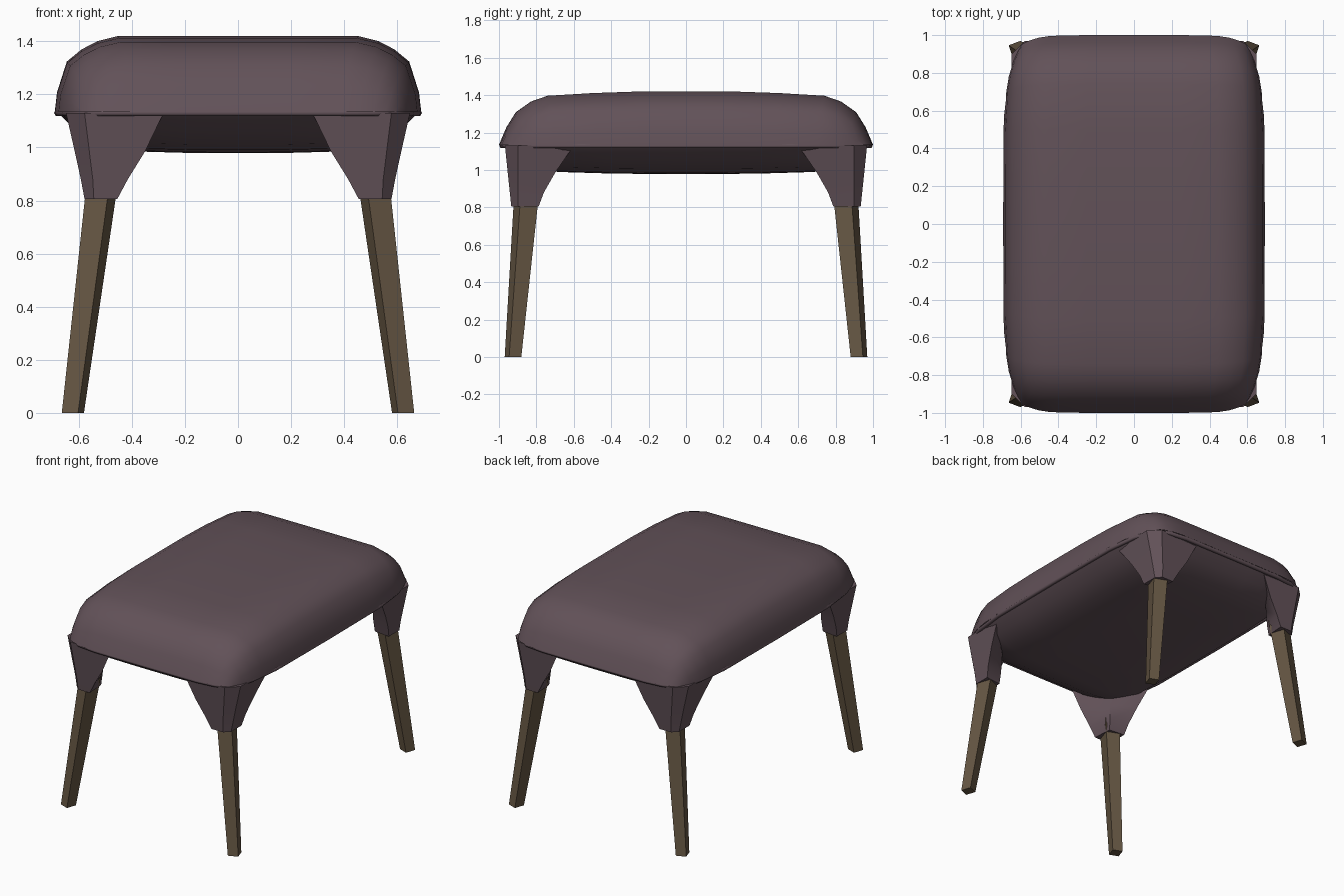
import bpy, bmesh, math

if "Cube" in bpy.data.objects:
    bpy.data.objects.remove(bpy.data.objects["Cube"])


def material(name, rgb):
    m = bpy.data.materials.new(name)
    m.diffuse_color = (*rgb, 1)
    m.use_nodes = True
    m.node_tree.nodes["Principled BSDF"].inputs["Base Color"].default_value = m.diffuse_color
    return m


FABRIC = material("plum fabric", (0.122, 0.083, 0.098))
WOOD = material("brown wood", (0.130, 0.093, 0.056))


def finish(name, bm, mat, angle):
    bmesh.ops.recalc_face_normals(bm, faces=bm.faces[:])
    me = bpy.data.meshes.new(name)
    bm.to_mesh(me)
    bm.free()
    me.materials.append(mat)
    ob = bpy.data.objects.new(name, me)
    bpy.context.collection.objects.link(ob)
    bpy.ops.object.select_all(action='DESELECT')
    ob.select_set(True)
    bpy.context.view_layer.objects.active = ob
    bpy.ops.object.shade_smooth_by_angle(angle=math.radians(angle))
    return ob


def outline(u, v):
    """Pull the corners of the rectangle in to a rounded plan."""
    return (u * (1 - 0.14 * abs(v) ** 6.4),
            v * (1 - 0.05 * (abs(u) / 0.69) ** 8))


def both_sides(profile):
    return [(-p, h) for p, h in reversed(profile)] + [(p, h) for p, h in profile if p > 0]


def pillow(name, across, along, base, height, scale):
    """Domed sheet whose height is the product of two profiles."""
    bm = bmesh.new()
    rows = []
    for v, hv in both_sides(along):
        row = []
        for u, hu in both_sides(across):
            x, y = outline(u, v)
            row.append(bm.verts.new((x * scale, y * scale, base + height * hu * hv)))
        rows.append(row)
    for a, b in zip(rows, rows[1:]):
        for i in range(len(a) - 1):
            bm.faces.new((a[i], a[i + 1], b[i + 1], b[i]))
    return finish(name, bm, FABRIC, 50)


def loft(name, rings, mat, angle):
    """Skin equal-length rings, cap the ends, repeat at four corners."""
    bm = bmesh.new()
    loops = [[bm.verts.new(p) for p in r] for r in rings]
    n = len(loops[0])
    for a, b in zip(loops, loops[1:]):
        for i in range(n):
            j = (i + 1) % n
            bm.faces.new((a[i], a[j], b[j], b[i]))
    bm.faces.new(loops[0])
    bm.faces.new(loops[-1])
    ob = finish(name, bm, mat, angle)
    mod = ob.modifiers.new("four corners", 'MIRROR')
    mod.use_axis = (True, True, False)
    mod.use_mirror_merge = False
    return ob


# Seat cushion
pillow("seat_cushion",
       [(0, 1), (0.25, 1), (0.45, 1), (0.53, 0.93), (0.59, 0.82), (0.645, 0.66),
        (0.682, 0.25), (0.69, 0.0)],
       [(0, 1), (0.25, 1), (0.5, 0.97), (0.74, 0.92), (0.83, 0.81), (0.91, 0.61),
        (0.96, 0.33), (1.0, 0.0)],
       1.135, 0.285, 1.0)

# Upholstered underside, bulging gently downward
pillow("seat_underside",
       [(0, 1), (0.2, 0.99), (0.36, 0.96), (0.5, 0.8), (0.62, 0.45), (0.69, 0)],
       [(0, 1), (0.4, 0.98), (0.7, 0.92), (0.82, 0.78), (0.93, 0.42), (1.0, 0)],
       1.125, -0.147, 0.975)

# Piping around the seam
cu = bpy.data.curves.new("seam_piping", 'CURVE')
cu.dimensions = '3D'
cu.bevel_depth = 0.014
cu.bevel_resolution = 1
us = [-0.69, -0.6, -0.45, 0, 0.45, 0.6]
vs = [-1, -0.93, -0.83, -0.6, 0, 0.6, 0.83, 0.93]
path = ([(u, -1) for u in us] + [(0.69, v) for v in vs]
        + [(-u, 1) for u in us] + [(-0.69, -v) for v in vs])
sp = cu.splines.new('POLY')
sp.points.add(len(path) - 1)
for p, uv in zip(sp.points, path):
    x, y = outline(*uv)
    p.co = (x * 0.984, y * 0.984, 1.13, 1)
sp.use_cyclic_u = True
cu.materials.append(FABRIC)
bpy.context.collection.objects.link(bpy.data.objects.new("seam_piping", cu))

# Flared fabric sockets: z, inner x/y, outer x/y, chamfer, inner corner x/y
sockets = []
for z, xi, yi, xo, yo, c, xm, ym in [
        (1.13, 0.28, 0.60, 0.648, 0.968, 0.07, 0.45, 0.77),
        (0.985, 0.35, 0.70, 0.615, 0.953, 0.055, 0.455, 0.785),
        (0.88, 0.415, 0.76, 0.592, 0.942, 0.045, 0.46, 0.79),
        (0.805, 0.455, 0.788, 0.578, 0.934, 0.035, 0.465, 0.80)]:
    sockets.append([(xi, yo, z), (xo - c, yo, z), (xo, yo - c, z), (xo, yi, z), (xm, ym, z)])
loft("leg_sockets", sockets, FABRIC, 40)

# Tapered, splayed wooden legs
legs = []
for z, cx, cy, rx, ry in [(0.9, 0.507, 0.85, 0.066, 0.074), (0, 0.622, 0.925, 0.046, 0.049)]:
    legs.append([(cx + rx * math.cos(math.radians(25 + 90 * k)),
                  cy + ry * math.sin(math.radians(25 + 90 * k)), z) for k in range(4)])
loft("wooden_legs", legs, WOOD, 30)
